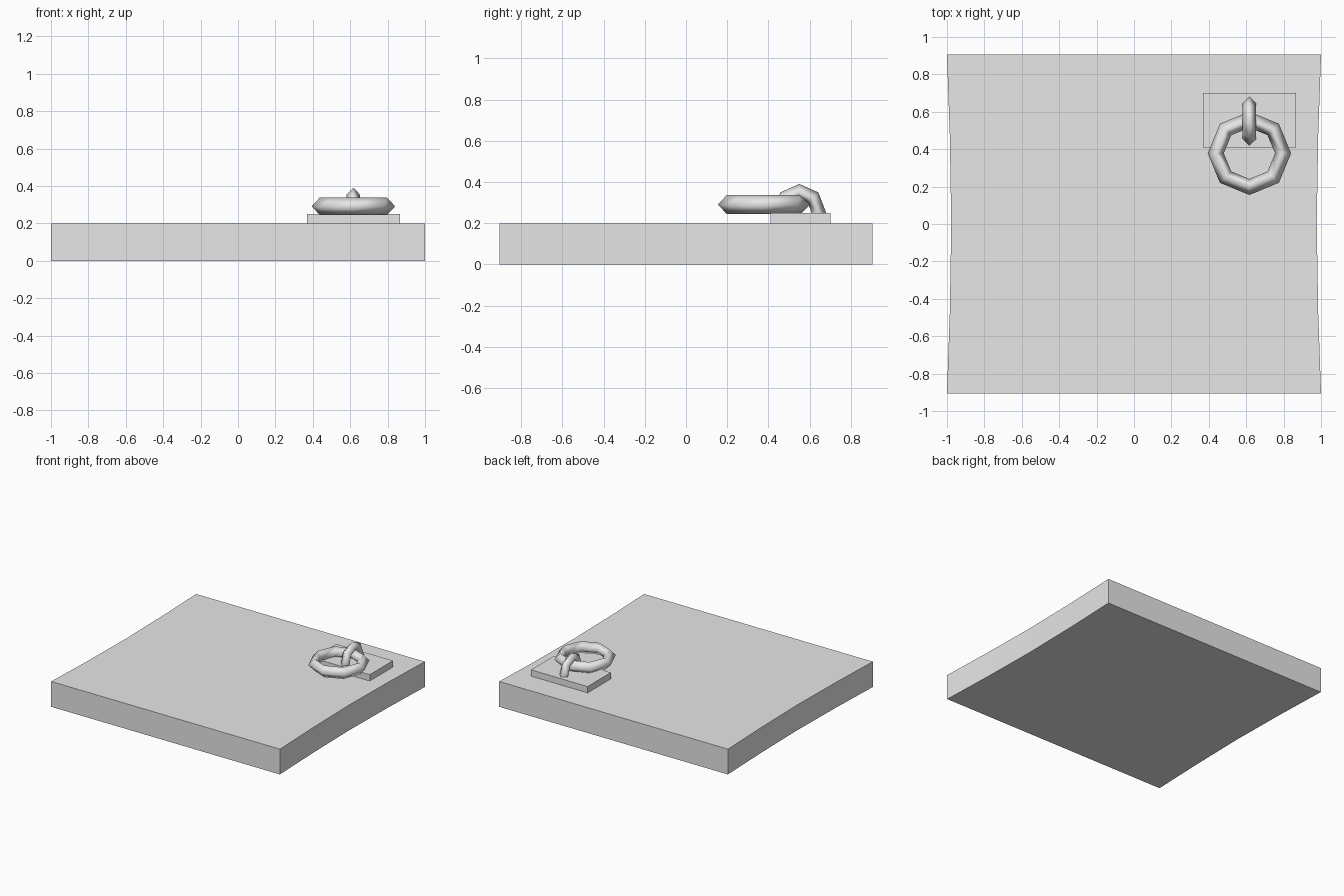
import bpy, bmesh
from math import pi

if "Cube" in bpy.data.objects:
    bpy.data.objects.remove(bpy.data.objects["Cube"], do_unlink=True)

GREY = (0.8, 0.8, 0.8, 1)
grey = bpy.data.materials.new("light_grey")
grey.use_nodes = True
grey.diffuse_color = GREY
grey.node_tree.nodes["Principled BSDF"].inputs["Base Color"].default_value = GREY


def torus(name, loc, rot, major, minor, scale):
    """Eight-sided link with a diamond cross-section, smooth shaded."""
    bpy.ops.mesh.primitive_torus_add(location=loc, rotation=rot, major_segments=8,
                                     minor_segments=4, major_radius=major,
                                     minor_radius=minor)
    ob = bpy.context.object
    ob.name = name
    ob.scale = scale
    bpy.ops.object.shade_smooth()
    ob.data.materials.append(grey)


def extruded(name, outline, z0, z1):
    """Flat outline raised into a solid slab."""
    bm = bmesh.new()
    face = bm.faces.new([bm.verts.new((x, y, z0)) for x, y in outline])
    top = bmesh.ops.extrude_face_region(bm, geom=[face])["geom"]
    for v in top:
        if isinstance(v, bmesh.types.BMVert):
            v.co.z = z1
    bmesh.ops.recalc_face_normals(bm, faces=bm.faces)
    me = bpy.data.meshes.new(name)
    bm.to_mesh(me)
    bm.free()
    me.materials.append(grey)
    bpy.context.collection.objects.link(bpy.data.objects.new(name, me))


# Slab with its two sides pinched slightly at the middle
side = [(1, -0.905), (0.985, -0.48), (0.977, 0), (0.985, 0.48), (1, 0.905)]
extruded("slab", side + [(-x, y) for x, y in reversed(side)], 0, 0.2)

# Mounting plate
extruded("mounting_plate", [(0.37, 0.41), (0.865, 0.41), (0.865, 0.7), (0.37, 0.7)],
         0.19, 0.25)

# Pull ring lying flat, and the staple that holds it
torus("pull_ring", (0.617, 0.378, 0.291), (0, 0, 0), 0.18, 0.043, (1, 1, 1.08))
torus("staple", (0.617, 0.55, 0.25), (0, pi / 2, 0), 0.097, 0.036, (1.06, 0.98, 1))
